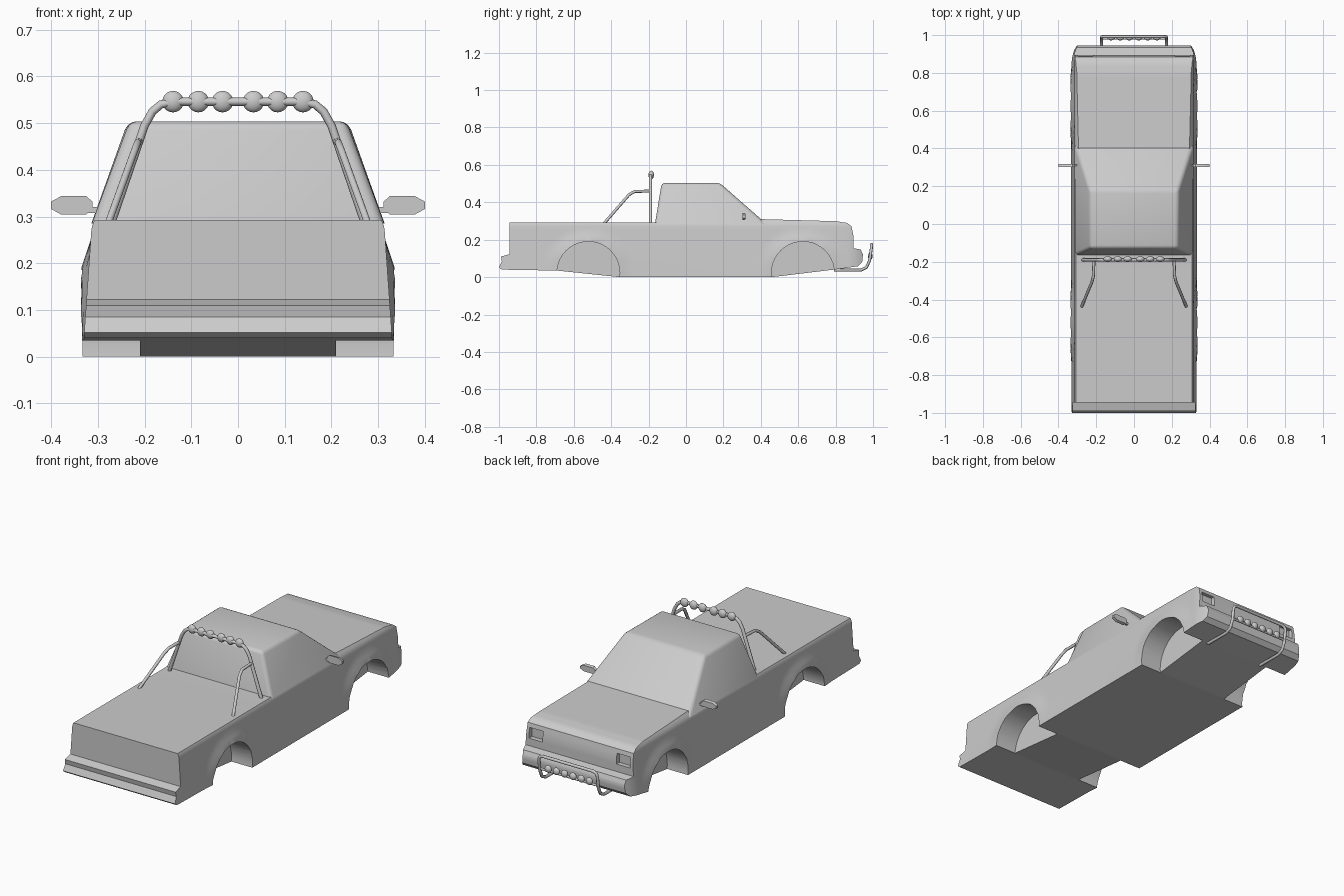
import bpy, bmesh, math
from mathutils import Vector, Matrix

if "Cube" in bpy.data.objects:
    bpy.data.objects.remove(bpy.data.objects["Cube"], do_unlink=True)

grey = bpy.data.materials.new("plain grey")
grey.use_nodes = True
grey.diffuse_color = (0.6, 0.6, 0.6, 1)
for node in grey.node_tree.nodes:
    if node.type == 'BSDF_PRINCIPLED':
        node.inputs["Base Color"].default_value = (0.6, 0.6, 0.6, 1)


def activate(ob):
    bpy.ops.object.select_all(action='DESELECT')
    ob.select_set(True)
    bpy.context.view_layer.objects.active = ob


def finish(name, bm):
    bmesh.ops.recalc_face_normals(bm, faces=bm.faces[:])
    mesh = bpy.data.meshes.new(name)
    bm.to_mesh(mesh)
    bm.free()
    mesh.materials.append(grey)
    ob = bpy.data.objects.new(name, mesh)
    bpy.context.collection.objects.link(ob)
    return ob


def smooth(ob, degrees=35):
    activate(ob)
    bpy.ops.object.shade_smooth_by_angle(angle=math.radians(degrees))


def apply(ob, mod):
    activate(ob)
    bpy.ops.object.modifier_apply(modifier=mod.name)


def box(bm, centre, size):
    m = Matrix.Translation(centre) @ Matrix.Diagonal((*size, 1))
    bmesh.ops.create_cube(bm, size=1, matrix=m)


def tube(name, points, radius):
    curve = bpy.data.curves.new(name, 'CURVE')
    curve.dimensions = '3D'
    curve.bevel_depth = radius
    curve.bevel_resolution = 2
    curve.use_fill_caps = True
    spline = curve.splines.new('POLY')
    spline.points.add(len(points) - 1)
    for p, co in zip(spline.points, points):
        p.co = (*co, 1)
    curve.materials.append(grey)
    ob = bpy.data.objects.new(name, curve)
    bpy.context.collection.objects.link(ob)
    activate(ob)
    bpy.ops.object.convert(target='MESH')
    smooth(bpy.context.object, 50)


def hoop(name, half, radius):
    """Tube mirrored across the centre plane and joined in the middle."""
    tube(name, half + [(-x, y, z) for x, y, z in reversed(half)], radius)


def lamps(name, xs, y, z, radius, depth):
    bm = bmesh.new()
    for x in xs:
        for s in (-1, 1):
            m = Matrix.Translation((s * x, y, z)) @ Matrix.Diagonal((radius, depth, radius, 1))
            bmesh.ops.create_uvsphere(bm, u_segments=16, v_segments=10, radius=1, matrix=m)
    smooth(finish(name, bm), 60)


# Lower body: side profile, sliced into a grid and given its width by a rule
ARCHES = (-0.522, 0.625)
profile = [(-0.985, 0.04), (-1.0, 0.052), (-0.985, 0.085), (-0.99, 0.11), (-0.945, 0.122),
           (-0.945, 0.293), (-0.15, 0.293), (0.0, 0.303), (0.4, 0.31), (0.8, 0.299),
           (0.86, 0.29), (0.885, 0.272), (0.895, 0.22), (0.895, 0.155), (0.935, 0.147),
           (0.946, 0.12), (0.942, 0.08), (0.92, 0.058), (0.79, 0.04), (0.46, 0),
           (-0.355, 0), (-0.69, 0.035)]


def half_width(y, z):
    w = 0.333 - 0.07 * z
    w -= 0.01 * max(0, (z - 0.27) / 0.03) ** 2
    w -= 0.025 * max(0, (y - 0.86) / 0.085) ** 2
    for c in ARCHES:
        d = abs(math.hypot(y - c, z - 0.02) - 0.17)
        w += 0.016 * max(0, 1 - d / 0.06) * min(1, z / 0.15)
    return w


bm = bmesh.new()
face = bm.faces.new([bm.verts.new((-1, y, z)) for y, z in profile])
new = bmesh.ops.extrude_face_region(bm, geom=[face])["geom"]
bmesh.ops.translate(bm, verts=[v for v in new if isinstance(v, bmesh.types.BMVert)], vec=(2, 0, 0))
cuts = [((0, c + i * 0.03, 0), (0, 1, 0)) for c in ARCHES for i in range(-8, 9)]
cuts += [((0, y, 0), (0, 1, 0)) for y in (0.88, 0.905, 0.92, 0.933)]
cuts += [((0, 0, z), (0, 0, 1)) for z in (0.06, 0.1, 0.13, 0.16, 0.19, 0.22, 0.25, 0.27, 0.28, 0.288, 0.296)]
for co, no in cuts:
    bmesh.ops.bisect_plane(bm, geom=bm.verts[:] + bm.edges[:] + bm.faces[:],
                           plane_co=co, plane_no=no, dist=0.0005)
for v in bm.verts:
    v.co.x = math.copysign(half_width(v.co.y, v.co.z), v.co.x)
body = finish("lower_body", bm)

# Wheel wells and headlight recesses
bm = bmesh.new()
for s in (-1, 1):
    for c in ARCHES:
        m = Matrix.Translation((s * 0.32, c, 0.022)) @ Matrix.Rotation(math.pi / 2, 4, 'Y')
        bmesh.ops.create_cone(bm, cap_ends=True, segments=40, radius1=0.168, radius2=0.168,
                              depth=0.22, matrix=m)
    box(bm, (s * 0.257, 0.9, 0.222), (0.08, 0.06, 0.055))
cutter = finish("well_cutter", bm)
cutter.hide_render = True
mod = body.modifiers.new("wells", 'BOOLEAN')
mod.operation = 'DIFFERENCE'
mod.solver = 'EXACT'
mod.object = cutter
apply(body, mod)
bpy.data.objects.remove(cutter, do_unlink=True)
smooth(body, 32)

# Cab: tapered shell with rounded edges, open underneath
bm = bmesh.new()
rings = []
for z, back, front, wb, wf in ((0.285, -0.166, 0.43, 0.313, 0.314), (0.504, -0.13, 0.18, 0.232, 0.236)):
    rings.append([bm.verts.new(p) for p in
                  ((-wb, back, z), (wb, back, z), (wf, front, z), (-wf, front, z))])
low, high = rings
for i in range(4):
    j = (i + 1) % 4
    bm.faces.new((low[i], low[j], high[j], high[i]))
bm.faces.new(high)
cab = finish("cab", bm)
mod = cab.modifiers.new("round", 'BEVEL')
mod.width = 0.018
mod.segments = 3
mod.limit_method = 'ANGLE'
mod.angle_limit = math.radians(25)
apply(cab, mod)
smooth(cab, 35)

# Roll bar with braces and lamps
hoop("roll_bar", [(0.272, -0.19, 0.285), (0.2, -0.19, 0.495), (0.183, -0.19, 0.525),
                  (0.165, -0.19, 0.54), (0.135, -0.19, 0.546)], 0.009)
for s, side in ((1, "left"), (-1, "right")):
    tube("roll_bar_brace_" + side, [(s * 0.212, -0.19, 0.46), (s * 0.215, -0.275, 0.458),
                                    (s * 0.222, -0.305, 0.44), (s * 0.278, -0.44, 0.285)], 0.008)
lamps("roof_lamps", (0.033, 0.085, 0.139), -0.186, 0.546, 0.023, 0.015)

# Front guard with crossbar and lamps
hoop("front_guard", [(0.172, 0.79, 0.037), (0.172, 0.935, 0.037), (0.172, 0.965, 0.052),
                     (0.172, 0.982, 0.09), (0.172, 0.991, 0.155), (0.165, 0.992, 0.168),
                     (0.148, 0.992, 0.175)], 0.008)
hoop("guard_crossbar", [(0.172, 0.982, 0.1), (0.08, 0.982, 0.1)], 0.006)
lamps("guard_lamps", (0.025, 0.073, 0.121), 0.985, 0.112, 0.019, 0.013)

# Door mirrors: flat eight-sided housings on short stems
for s, side in ((1, "left"), (-1, "right")):
    bm = bmesh.new()
    ring = []
    for dx, dz in ((-1, -.4), (-.7, -1), (.5, -1), (1, -.4), (1, .4), (.5, 1), (-.7, 1), (-1, .4)):
        ring.append(bm.verts.new((s * (0.356 + 0.044 * dx), 0.303, 0.324 + 0.02 * dz)))
    f = bm.faces.new(ring)
    new = bmesh.ops.extrude_face_region(bm, geom=[f])["geom"]
    for v in (g for g in new if isinstance(g, bmesh.types.BMVert)):
        v.co.y += 0.015
        v.co.z = 0.324 + (v.co.z - 0.324) * 0.8
    box(bm, (s * 0.307, 0.311, 0.314), (0.05, 0.01, 0.012))
    smooth(finish("mirror_" + side, bm), 30)
